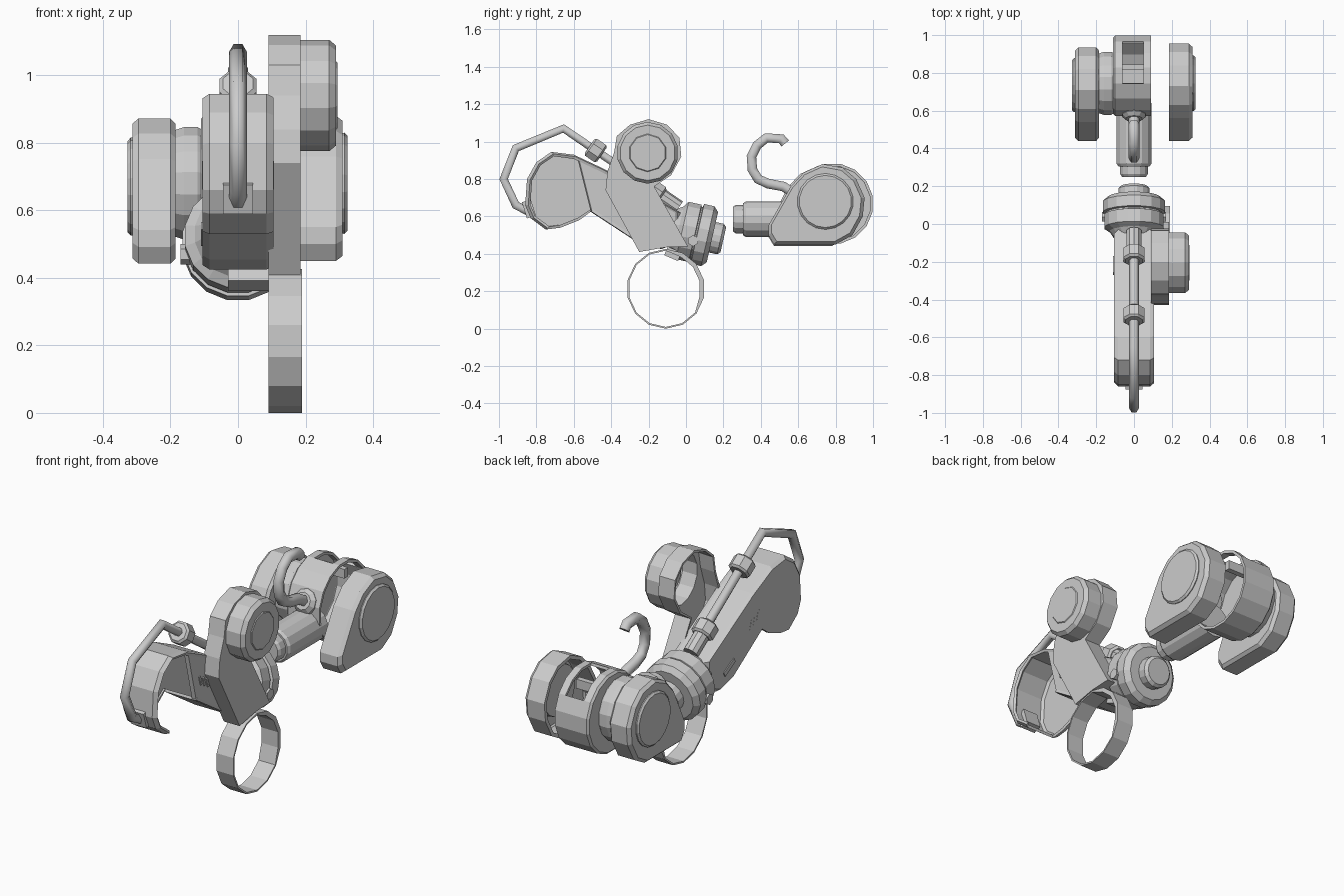
import bpy, bmesh
from math import sin, cos, pi
from mathutils import Vector

if "Cube" in bpy.data.objects:
    bpy.data.objects.remove(bpy.data.objects["Cube"])


def finish(name, bm, thick=0):
    bmesh.ops.recalc_face_normals(bm, faces=bm.faces)
    me = bpy.data.meshes.new(name)
    bm.to_mesh(me)
    bm.free()
    ob = bpy.data.objects.new(name, me)
    bpy.context.collection.objects.link(ob)
    if thick:
        m = ob.modifiers.new("wall", 'SOLIDIFY')
        m.thickness = thick
        m.offset = -1
    return ob


def circle(cy, cz, r, n=14):
    return [(cy + r * cos(2 * pi * (i + .5) / n), cz + r * sin(2 * pi * (i + .5) / n)) for i in range(n)]


def loft(name, outline, stations, start=True, end=True, thick=0, skip=()):
    """Side outline (y, z) swept along x through (x, scale) stations; skip holds (station, edge) holes."""
    bm = bmesh.new()
    n = len(outline)
    cy = (min(p[0] for p in outline) + max(p[0] for p in outline)) / 2
    cz = (min(p[1] for p in outline) + max(p[1] for p in outline)) / 2
    rings = [[bm.verts.new((x, cy + (y - cy) * s, cz + (z - cz) * s)) for y, z in outline]
             for x, s in stations]
    for k in range(len(rings) - 1):
        a, b = rings[k], rings[k + 1]
        for i in range(n):
            if (k, i) not in skip:
                j = (i + 1) % n
                bm.faces.new((a[i], a[j], b[j], b[i]))
    if start:
        bm.faces.new(rings[0])
    if end:
        bm.faces.new(rings[-1])
    return finish(name, bm, thick)


def turned(name, p, axis, profile, n=14):
    """Solid of revolution from p along axis in the yz plane; profile of (distance, radius)."""
    p, d = Vector(p), Vector(axis).normalized()
    u = Vector((1, 0, 0))
    v = d.cross(u)
    bm = bmesh.new()
    rings = [[bm.verts.new(p + d * t + r * (u * cos(2 * pi * (i + .5) / n) + v * sin(2 * pi * (i + .5) / n)))
              for i in range(n)] for t, r in profile]
    for a, b in zip(rings, rings[1:]):
        for i in range(n):
            j = (i + 1) % n
            bm.faces.new((a[i], a[j], b[j], b[i]))
    bm.faces.new(rings[0])
    bm.faces.new(rings[-1])
    return finish(name, bm)


def rod(name, pts, r):
    cu = bpy.data.curves.new(name, 'CURVE')
    cu.dimensions = '3D'
    cu.bevel_depth = r
    cu.bevel_resolution = 1
    cu.use_fill_caps = True
    sp = cu.splines.new('POLY')
    sp.points.add(len(pts) - 1)
    for q, (y, z) in zip(sp.points, pts):
        q.co = (0, y, z, 1)
    ob = bpy.data.objects.new(name, cu)
    bpy.context.collection.objects.link(ob)
    bpy.ops.object.select_all(action='DESELECT')
    ob.select_set(True)
    bpy.context.view_layer.objects.active = ob
    bpy.ops.object.convert(target='MESH')


def box(name, c, size, tilt=0):
    bpy.ops.mesh.primitive_cube_add(size=1, location=c, rotation=(tilt, 0, 0))
    ob = bpy.context.object
    ob.name = name
    ob.scale = size


# Hip side housings: right one is a hollow cup, left one is solid with a collar
hip = [(.44, .50), (.47, .45), (.80, .45), (.89, .50), (.945, .60), (.955, .70), (.91, .80),
       (.84, .86), (.73, .88), (.63, .835), (.56, .76), (.44, .55)]
loft("hip_housing_right", hip, [(.185, 1), (.29, 1), (.31, .93)], start=False, thick=.02)
loft("hip_cap_right", circle(.745, .68, .15, 18), [(.24, .9), (.315, 1), (.325, .93)])
left = [(y - .02 if y > .5 else y, z - .008) for y, z in hip]
loft("hip_housing_left", left, [(-.185, .93), (-.2, 1), (-.295, 1), (-.312, .93)])
loft("hip_cap_left", circle(.735, .67, .145, 18), [(-.3, 1), (-.318, 1), (-.327, .93)])
loft("hip_collar", circle(.745, .68, .17, 16), [(-.10, .93), (-.12, 1), (-.16, 1), (-.19, .94)])

# Hip centre drum, open on the right and through the top
loft("hip_drum", circle(.785, .668, .217, 16), [(-.11, .95), (-.10, 1), (-.06, 1), (.05, 1), (.09, 1)],
     end=False, thick=.015, skip={(2, i) for i in (1, 2, 3)})
box("drum_crossbar", (0, .83, .80), (.14, .03, .05))

# Forward pipe of the hip, and hook rising from its socket
turned("hip_pipe", (0, .64, .585), (0, -1, 0), [(0, .095), (.32, .095), (.335, .085), (.335, .075),
                                              (.375, .075), (.39, .065)])
turned("hook_socket", (0, .62, .705), (0, -.9, .4), [(0, .07), (.05, .065), (.07, .045)], 10)
rod("hook", [(.53, .99), (.51, 1.015), (.43, 1.02), (.38, .98), (.35, .92), (.355, .85), (.385, .80),
             (.44, .775), (.52, .76), (.60, .71)], .03)

# Middle swivel joint with stub and side bolts
ax = Vector((0, .975, -.22)).normalized()
base = Vector((0, -.02, .525))
turned("swivel_joint", base, ax, [(-.05, .11), (-.02, .13), (0, .16), (.07, .16), (.073, .15), (.08, .15),
                                (.083, .167), (.14, .167), (.165, .14), (.165, .085), (.21, .085),
                                (.225, .07)], 16)
for s in (-1, 1):
    loft("joint_bolt", circle(.038, .47, .03, 6), [(s * .11, 1), (s * .17, 1)])
box("joint_lug", (.03, -.07, .40), (.12, .08, .05), -.4)

# Forearm shell: beveled both sides, open scoop at the front
arm = [(-.03, .62), (-.43, .85), (-.60, .93), (-.72, .945), (-.80, .89), (-.85, .80), (-.86, .66),
       (-.83, .59), (-.75, .53), (-.67, .54), (-.57, .58), (-.51, .625), (-.25, .455), (-.13, .425), (-.03, .47)]
loft("forearm_shell", arm, [(-.105, .95), (-.085, 1), (.085, 1), (.105, .96)], end=False, thick=.015,
     skip={(k, i) for k in (1, 2) for i in (8, 9, 10)})
wall = [(-.04, .62), (-.43, .84), (-.58, .91), (-.51, .63), (-.25, .46), (-.13, .43), (-.04, .475)]
loft("forearm_right_wall", wall, [(.08, 1), (.10, .97)])
for s in (-1, 1):
    for k in range(3):
        box("vent", (s * .1, -.47 + k * .03, .72 - k * .016), (.012, .012, .05), .25)
    box("side_slot", (s * .1, -.22, .53), (.02, .1, .025), -.5)
box("scoop_clasp", (0, -.84, .64), (.09, .05, .09), .3)

# Guard rail with piston and collars above the forearm
rod("guard_rail", [(-.06, .665), (-.655, 1.07), (-.91, .965), (-.975, .80), (-.91, .66), (-.83, .62)], .026)
turned("piston_sleeve", (0, -.04, .645), (0, -.61, .42), [(0, .042), (.12, .042), (.15, .03)], 10)
for y, z in ((-.45, .93), (-.13, .705)):
    turned("rail_collar", (0, y, z), (0, -.61, .42), [(0, .048), (.01, .06), (.07, .06), (.08, .048)], 8)

# Right linkage plate with hollow round head
link = [(-.43, .74), (-.42, .84), (-.385, .94), (-.37, 1.03), (-.30, 1.09), (-.20, 1.12), (-.10, 1.09),
        (-.035, 1.02), (-.025, .92), (-.08, .82), (-.17, .76), (.01, .44), (-.11, .435), (-.25, .41)]
head = circle(-.205, .94, .165, 14)
bm = bmesh.new()
outer = [[bm.verts.new((x, y, z)) for y, z in link] for x in (.09, .185)]
hole = [bm.verts.new((.185, y, z)) for y, z in circle(-.205, .94, .14, 14)]
for i in range(len(link)):
    j = (i + 1) % len(link)
    bm.faces.new((outer[0][i], outer[0][j], outer[1][j], outer[1][i]))
rim = [bm.edges.get((r[i], r[(i + 1) % len(r)])) or bm.edges.new((r[i], r[(i + 1) % len(r)]))
       for r in (outer[1], hole) for i in range(len(r))]
bmesh.ops.triangle_fill(bm, edges=rim, use_beauty=True)
finish("linkage_plate", bm, .012)
loft("linkage_head", head, [(.18, 1), (.27, 1), (.29, .9)], start=False, thick=.022)
loft("linkage_hub", circle(-.205, .94, .105, 10), [(.23, .8), (.287, 1), (.294, .93)])

# Lower hoop under the linkage: thin strip, thicker at the rear top
bm = bmesh.new()
n = 14
rows = []
for i in range(n):
    a = 2 * pi * (i + .5) / n
    ri = .185 if cos(a - .6) > .6 else .2
    rows.append([bm.verts.new((x, -.108 + r * cos(a), .213 + r * sin(a) * 1.02))
                 for x, r in ((.09, .209), (.19, .209), (.19, ri), (.09, ri))])
for i in range(n):
    a, b = rows[i], rows[(i + 1) % n]
    for k in range(4):
        m = (k + 1) % 4
        bm.faces.new((a[k], a[m], b[m], b[k]))
finish("lower_hoop", bm)
